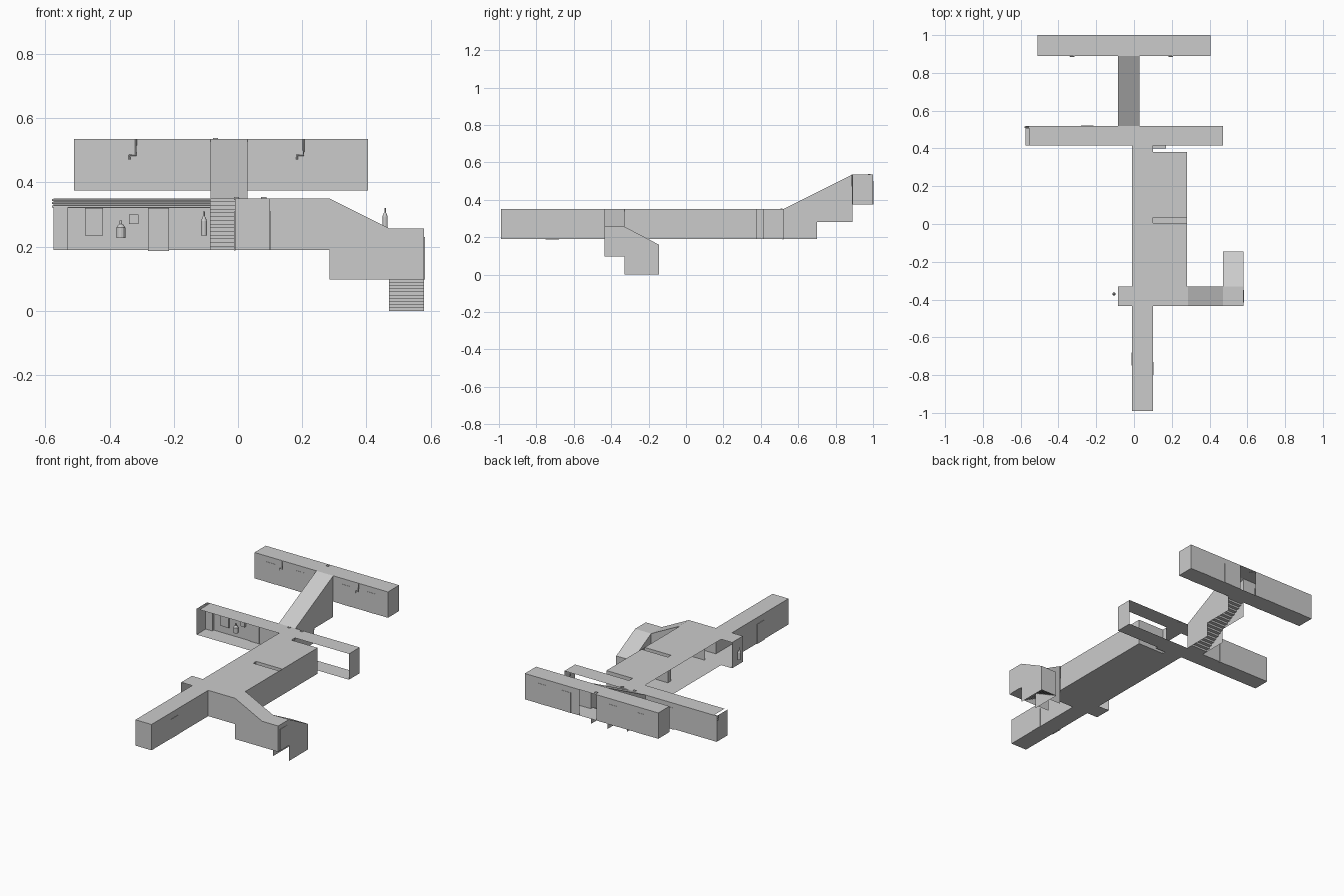
import bpy, bmesh, math
from mathutils import Matrix, Vector

if "Cube" in bpy.data.objects:
    bpy.data.objects.remove(bpy.data.objects["Cube"])

F, C = 0.19, 0.35          # floor and ceiling of the main level
F2, C2 = 0.375, 0.535      # upper level


def finish(name, bm):
    me = bpy.data.meshes.new(name)
    bm.to_mesh(me)
    bm.free()
    ob = bpy.data.objects.new(name, me)
    bpy.context.collection.objects.link(ob)
    return ob


def sheet(name, *quads):
    """Flat axis-aligned panels: (axis, position, a0, a1, b0, b1)."""
    bm = bmesh.new()
    for ax, p, a0, a1, b0, b1 in quads:
        vs = []
        for a, b in ((a0, b0), (a1, b0), (a1, b1), (a0, b1)):
            co = {'x': (p, a, b), 'y': (a, p, b), 'z': (a, b, p)}[ax]
            vs.append(bm.verts.new(co))
        bm.faces.new(vs)
    return finish(name, bm)


def poly(name, *loops):
    bm = bmesh.new()
    for loop in loops:
        bm.faces.new([bm.verts.new(c) for c in loop])
    return finish(name, bm)


def box(name, x0, x1, y0, y1, z0, z1):
    bm = bmesh.new()
    bmesh.ops.create_cube(bm, size=1)
    for v in bm.verts:
        v.co = ((x0 + x1) / 2 + v.co.x * (x1 - x0),
                (y0 + y1) / 2 + v.co.y * (y1 - y0),
                (z0 + z1) / 2 + v.co.z * (z1 - z0))
    return finish(name, bm)


def stairs(name, axis, start, end, z0, z1, w0, w1, n):
    """Folded strip of risers and treads, open underneath."""
    prof = [(start, z0)]
    for i in range(n):
        t0, t1 = i / n, (i + 1) / n
        z = z0 + (z1 - z0) * t1
        prof += [(start + (end - start) * t0, z), (start + (end - start) * t1, z)]
    bm = bmesh.new()
    prev = None
    for s, z in prof:
        row = [bm.verts.new((s, w, z) if axis == 'x' else (w, s, z)) for w in (w0, w1)]
        if prev:
            bm.faces.new((prev[0], prev[1], row[1], row[0]))
        prev = row
    return finish(name, bm)


def tube(name, pts, r):
    cu = bpy.data.curves.new(name, 'CURVE')
    cu.dimensions = '3D'
    cu.bevel_depth, cu.bevel_resolution, cu.use_fill_caps = r, 1, True
    sp = cu.splines.new('POLY')
    sp.points.add(len(pts) - 1)
    for p, c in zip(sp.points, pts):
        p.co = (*c, 1)
    ob = bpy.data.objects.new(name, cu)
    bpy.context.collection.objects.link(ob)
    return ob


def extinguisher(name, x, y, z, h, r):
    prof = [(0, 0), (r, 0), (r, .6), (r * .6, .74), (r * .3, .8), (r * .3, 1), (0, 1)]
    bm = bmesh.new()
    vs = [bm.verts.new((x + a, y, z + b * h)) for a, b in prof]
    es = [bm.edges.new(p) for p in zip(vs, vs[1:])]
    bmesh.ops.spin(bm, geom=vs + es, cent=(x, y, 0), axis=(0, 0, 1),
                   angle=2 * math.pi, steps=12)
    bmesh.ops.remove_doubles(bm, verts=bm.verts, dist=1e-5)
    finish(name, bm)


# Upper cross corridor, with openings at the stair head
sheet("upper_corridor",
      ('z', F2, -.51, .405, .89, 1), ('z', C2, -.51, .405, .89, 1),
      ('x', -.51, .89, 1, F2, C2), ('x', .405, .89, 1, F2, C2),
      *[('y', y, a, b, F2, C2) for y in (.89, 1) for a, b in ((-.51, -.085), (.03, .405))])

# Stair passage to the upper corridor
side = [(.52, F), (.70, F), (.70, .28), (.89, .28), (.89, C2), (.52, C)]
poly("upper_stair_walls", *[[(x, y, z) for y, z in side] for x in (-.085, .03)])
poly("upper_stair_ceiling", [(-.085, .52, C), (.03, .52, C), (.03, .89, C2), (-.085, .89, C2)])
sheet("upper_stair_foot", ('z', F, -.085, .03, .52, .56))
stairs("upper_stairs", 'y', .56, .89, F, F2, -.085, .03, 16)

# Middle cross corridor, open toward the front and along its right arm
sheet("middle_corridor",
      ('z', F, -.575, .47, .415, .52), ('z', C, -.555, .47, .415, .52),
      ('y', .52, -.575, -.085, F, C),
      ('x', -.575, .415, .52, F, C), ('x', .47, .415, .52, F, C))

# Main corridor
sheet("main_corridor",
      ('z', F, -.01, .10, -.99, .415), ('z', C, -.01, .10, -.99, .415),
      ('x', -.01, -.99, -.435, F, C), ('x', .10, -.99, -.435, F, C),
      ('y', -.99, -.01, .10, F, C), ('x', .10, .38, .415, F, C))

# Wide bay beside the corridor, with a partition pier left open on top
sheet("side_bay",
      ('z', F, .10, .28, -.33, .38),
      ('z', C, .10, .28, -.33, .005), ('z', C, .10, .28, .035, .38),
      ('x', .28, -.33, .38, F, C), ('y', .38, .10, .28, F, C), ('y', -.33, .10, .28, F, C))
sheet("partition_pier", ('y', .005, .10, .28, F, C), ('y', .035, .10, .28, F, C),
      ('x', .10, .005, .035, F, C))

# Left alcove
sheet("left_alcove", ('z', F, -.085, -.01, -.435, -.33), ('z', C, -.085, -.01, -.435, -.33),
      ('x', -.085, -.435, -.33, F, C))

# Descending side passage and its landing
L, LC = .097, .257
sheet("side_passage", ('z', F, .10, .285, -.435, -.33), ('z', C, .10, .285, -.435, -.33),
      ('y', -.435, .10, .285, F, C))
front = [(.285, L), (.47, L), (.47, LC), (.285, C)]
poly("side_stair_walls", *[[(x, y, z) for x, z in front] for y in (-.435, -.33)])
poly("side_stair_ceiling", [(.285, -.435, C), (.47, -.435, LC), (.47, -.33, LC), (.285, -.33, C)])
stairs("side_stairs", 'x', .47, .285, L, F, -.435, -.33, 9)
sheet("landing", ('z', L, .47, .58, -.435, -.33), ('z', LC, .47, .58, -.435, -.33),
      ('y', -.435, .47, .58, L, LC), ('x', .58, -.435, -.33, L, LC))

# Last flight down to the exit
flight = [(-.33, 0), (-.145, 0), (-.145, .16), (-.33, LC)]
poly("exit_stair_walls", *[[(x, y, z) for y, z in flight] for x in (.47, .58)])
poly("exit_stair_ceiling", [(.47, -.33, LC), (.58, -.33, LC), (.58, -.145, .16), (.47, -.145, .16)])
sheet("exit_wall", ('y', -.145, .47, .58, 0, .16))
stairs("exit_stairs", 'y', -.145, -.33, 0, L, .47, .58, 10)

# Doors on the upper corridor
for i, x in enumerate((-.40, -.20, .12, .29)):
    for tag, y in (("front", .89), ("back", 1.0)):
        box(f"upper_door_{tag}_{i}", x - .03, x + .03, y - .0015, y + .0015, F2, .50)

# Doors on the lower levels
box("middle_door", -.28, -.215, .515, .522, .187, .32)
box("middle_right_door", .10, .17, .40, .415, .19, .192)
box("main_left_door", -.013, -.008, -.75, -.68, .188, .31)
box("main_right_door", .098, .102, -.80, -.73, .19, .31)
box("landing_door", .578, .582, -.415, -.35, .097, .23)

# Fittings on the back wall of the middle corridor
for i in range(2):
    box(f"cabinet_door_{i}", -.476 + i * .028, -.449 + i * .028, .510, .52, .235, .32)
box("notice_box", -.34, -.31, .508, .52, .27, .30)
box("left_end_frame", -.575, -.53, .505, .52, F, .325)
for i, z in enumerate((.325, .336, .345)):
    tube(f"ceiling_pipe_{i}", [(-.58, .511, z), (-.085, .511, z)], .004)

# Bent pipes on the upper corridor front wall
for i, x in enumerate((-.318, .204)):
    tube(f"bent_pipe_{i}", [(x, .887, C2), (x, .887, .485), (x - .02, .887, .485),
                            (x - .02, .887, .472)], .003)

# Extinguishers
extinguisher("extinguisher_middle", -.365, .50, .227, .055, .014)
extinguisher("extinguisher_alcove", -.106, -.37, .235, .075, .009)
extinguisher("extinguisher_right", .458, .48, .255, .065, .008)

# Small lamps
for i, (x, y, z) in enumerate(((-.07, .98, C2), (-.005, .51, C), (.08, .51, C))):
    box(f"lamp_{i}", x - .008, x + .008, y - .006, y + .006, z - .004, z + .004)
